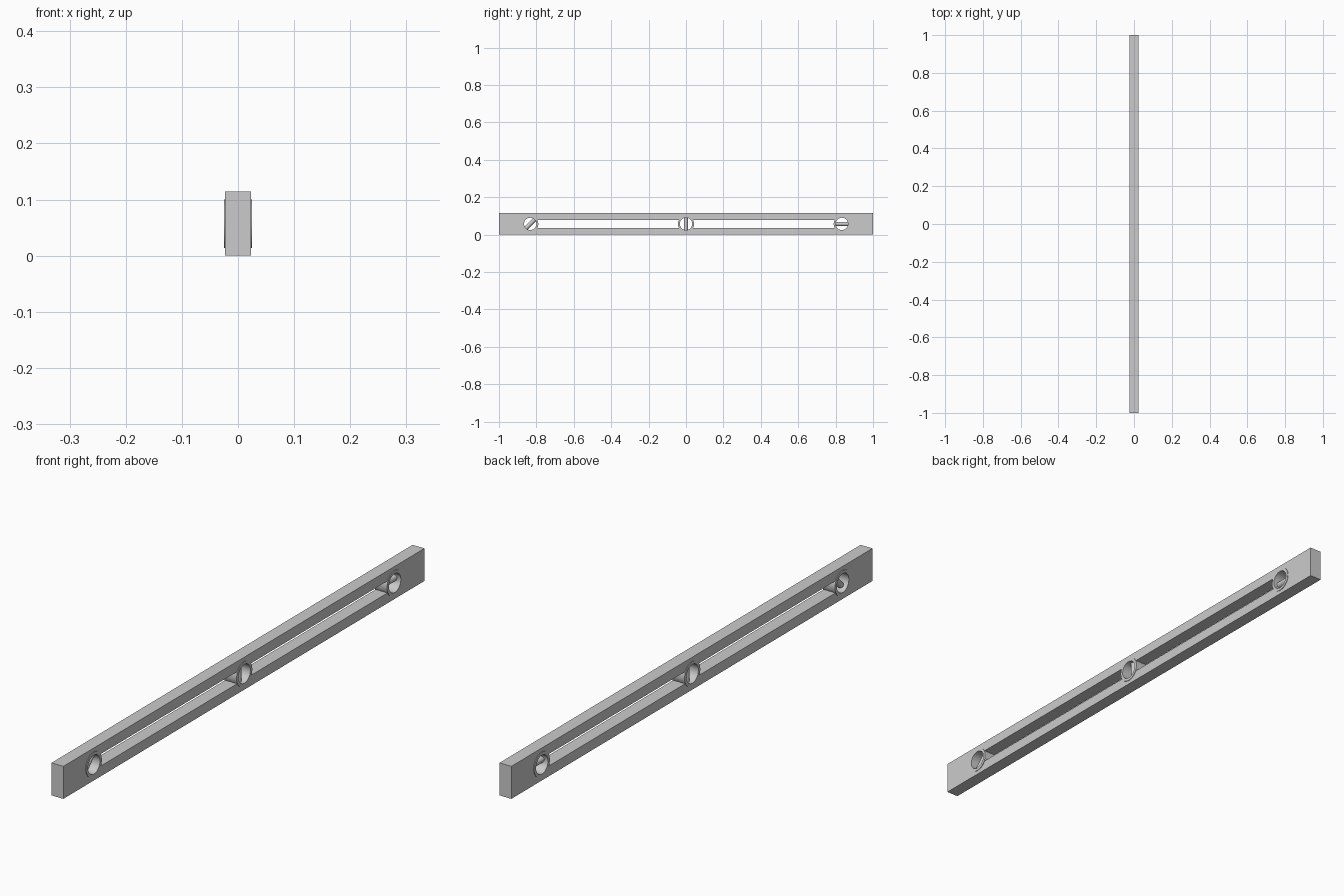
import bpy, math
from mathutils import Matrix, Vector

if "Cube" in bpy.data.objects:
    bpy.data.objects.remove(bpy.data.objects["Cube"])

ZC = 0.057          # height of the vial axis
W, H = 0.046, 0.114 # bar width and height
WINDOWS = [("front", -0.833, 45), ("middle", 0.0, 0), ("back", 0.833, 90)]


def finish(ob, name, smooth=True):
    ob.name = name
    if smooth:
        bpy.ops.object.shade_smooth_by_angle(angle=math.radians(35))
    return ob


def box(name, size, loc):
    bpy.ops.mesh.primitive_cube_add(size=1, location=loc)
    ob = bpy.context.object
    ob.scale = size
    bpy.ops.object.transform_apply(location=True, rotation=False, scale=True)
    return finish(ob, name, False)


def cylinder(name, r, depth, loc, rot, sides=48):
    bpy.ops.mesh.primitive_cylinder_add(radius=r, depth=depth, vertices=sides,
                                        location=loc, rotation=rot)
    return finish(bpy.context.object, name)


def cut(ob, cutter):
    m = ob.modifiers.new("cut", 'BOOLEAN')
    m.operation, m.solver, m.object = 'DIFFERENCE', 'EXACT', cutter
    bpy.context.view_layer.objects.active = ob
    bpy.ops.object.modifier_apply(modifier=m.name)
    bpy.data.objects.remove(cutter)


def tube(name, profile, y, sides=48):
    """Closed (x, radius) profile spun round the x axis."""
    verts, faces, n = [], [], len(profile)
    for i in range(sides):
        a = 2 * math.pi * i / sides
        verts += [(x, y + r * math.cos(a), ZC + r * math.sin(a)) for x, r in profile]
        j = (i + 1) % sides
        faces += [(i * n + k, i * n + (k + 1) % n, j * n + (k + 1) % n, j * n + k)
                  for k in range(n)]
    me = bpy.data.meshes.new(name)
    me.from_pydata(verts, [], faces)
    ob = bpy.data.objects.new(name, me)
    bpy.context.collection.objects.link(ob)
    bpy.ops.object.select_all(action='DESELECT')
    ob.select_set(True)
    bpy.context.view_layer.objects.active = ob
    bpy.ops.object.mode_set(mode='EDIT')
    bpy.ops.mesh.select_all(action='SELECT')
    bpy.ops.mesh.normals_make_consistent(inside=False)
    bpy.ops.object.mode_set(mode='OBJECT')
    return finish(ob, name)


# Bar with a long slot and a round hole for each window
bar = box("level_bar", (W, 2, H), (0, 0, H / 2))
cut(bar, box("slot_cutter", (0.1, 1.666, 0.042), (0, 0, ZC)))
for label, y, tilt in WINDOWS:
    cut(bar, cylinder("hole_cutter", 0.0435, 0.1, (0, y, ZC), (0, math.pi / 2, 0)))

# Window rings and the vials spanning them
for label, y, tilt in WINDOWS:
    tube(label + "_window_ring", [(-0.025, 0.033), (-0.025, 0.0435),
                                  (0.025, 0.0435), (0.025, 0.033)], y)
    cylinder(label + "_vial", 0.011, 0.068, (0, y, ZC),
             (-math.radians(tilt), 0, 0), 32)
